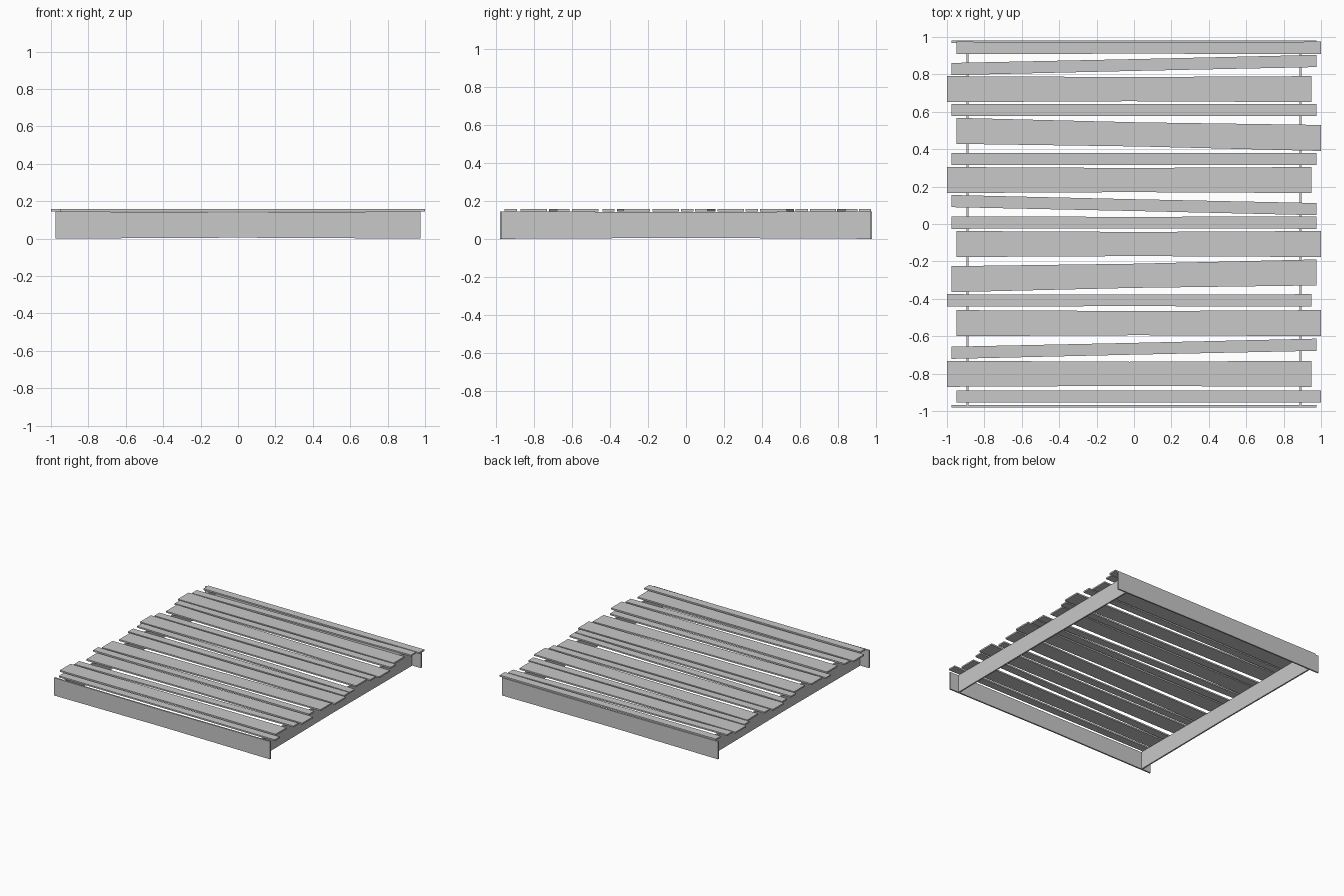
import bpy
import bmesh
from math import radians
from mathutils import Euler

if "Cube" in bpy.data.objects:
    bpy.data.objects.remove(bpy.data.objects["Cube"])

LENGTH = 1.95
THICK = 0.012
FRAME_H = 0.145
WIDE, NARROW = 0.139, 0.065

grey = bpy.data.materials.new("plain_grey")
grey.use_nodes = True
grey.diffuse_color = (0.58, 0.58, 0.58, 1)
grey.node_tree.nodes["Principled BSDF"].inputs["Base Color"].default_value = grey.diffuse_color


def board(name, length, width, thick, location, rotation=(0, 0, 0), slant=0.0, pinch=0.005):
    """Flat board along x, slightly waisted in the middle, optionally sheared in y."""
    bm = bmesh.new()
    bmesh.ops.create_cube(bm, size=1)
    bmesh.ops.scale(bm, vec=(length, width, thick), verts=bm.verts)
    bmesh.ops.bisect_plane(bm, geom=bm.verts[:] + bm.edges[:] + bm.faces[:],
                           plane_co=(0, 0, 0), plane_no=(1, 0, 0))
    for v in bm.verts:
        if abs(v.co.x) < 0.001:
            v.co.y *= 1 - 2 * pinch / width
        v.co.y += slant * v.co.x / length
    mesh = bpy.data.meshes.new(name)
    bm.to_mesh(mesh)
    bm.free()
    mesh.materials.append(grey)
    obj = bpy.data.objects.new(name, mesh)
    obj.location = location
    obj.rotation_euler = Euler([radians(a) for a in rotation])
    bpy.context.collection.objects.link(obj)
    return obj


# Upright frame: front and back boards, with side rails set in between them
for name, side in (("front_board", -1), ("back_board", 1)):
    board(name, LENGTH, FRAME_H, THICK, (0, side * 0.974, FRAME_H / 2), (90, 0, 0))
for name, side in (("right_rail", -1), ("left_rail", 1)):
    board(name, 1.936, FRAME_H, THICK, (side * 0.89, 0, FRAME_H / 2), (90, 0, 90))

# Deck slats from back to front: centre y, width, sideways shift, slant
slats = [
    (0.942, NARROW, 1, 0), (0.850, NARROW, 0, 0.043),
    (0.721, WIDE, -1, 0), (0.609, NARROW, 0, 0),
    (0.479, WIDE, 1, -0.038), (0.347, NARROW, 0, 0),
    (0.235, WIDE, -1, 0), (0.101, NARROW, 0, -0.043),
    (0.007, NARROW, 0, 0), (-0.107, WIDE, 1, 0),
    (-0.277, WIDE, 0, 0.036), (-0.408, NARROW, -1, 0),
    (-0.530, WIDE, 1, 0), (-0.667, NARROW, 0, 0.043),
    (-0.801, WIDE, -1, 0), (-0.922, NARROW, 1, 0),
]
for i, (y, width, shift, slant) in enumerate(slats):
    board(f"deck_slat_{i + 1}", LENGTH, width, THICK,
          (shift * 0.025, y, FRAME_H + THICK / 2), slant=slant,
          pinch=0.005 if width == WIDE else 0.001)
